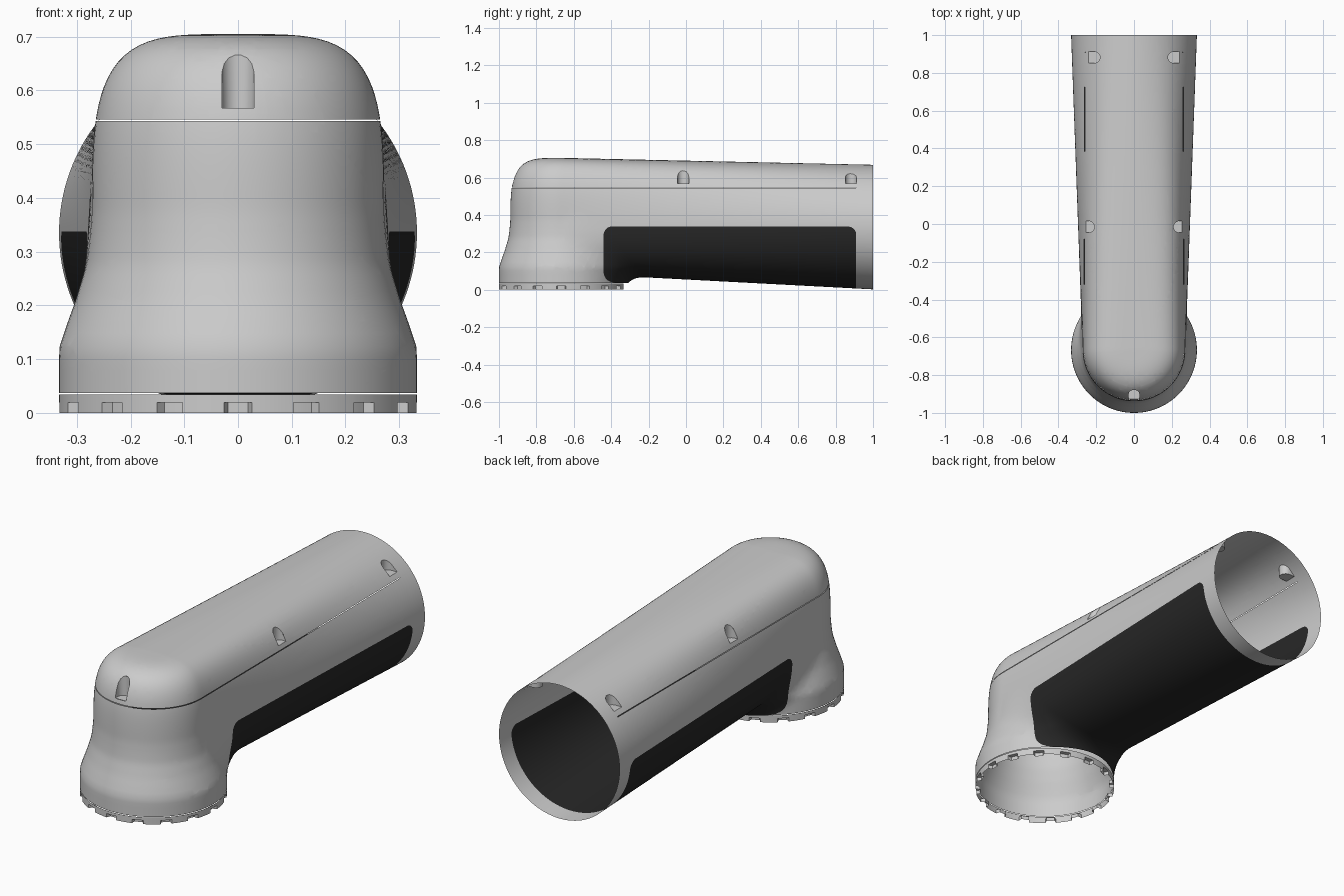
import bpy, bmesh
from math import sin, cos, pi, hypot, atan2, radians
from mathutils import Vector

if "Cube" in bpy.data.objects:
    bpy.data.objects.remove(bpy.data.objects["Cube"])

CY, CZ = -0.667, 0.335          # axis of the neck, height of the tube axis
SEAM, FLOOR, POCKET_Z = 0.545, 0.037, 0.567
NECK = [(-1, .333), (.12, .333), (.16, .320), (.21, .302), (.28, .281),
        (.35, .265), (.45, .235), (.6, .1), (1, -1)]


def neck_radius(z):
    for (z0, r0), (z1, r1) in zip(NECK, NECK[1:]):
        if z <= z1:
            return r0 + (r1 - r0) * (z - z0) / (z1 - z0)
    return -1


def field(x, y, z):
    """Negative inside the elbow: lofted tube blended with a flared neck."""
    rad_c = hypot(x, y - CY)
    rad, t = (rad_c, 0) if y < CY else (abs(x), (y - CY) / (1 - CY))
    dz = z - CZ
    a = atan2(dz, rad)
    b, n = (.37, 4) if dz > 0 else (.245, 2.6)
    ra = (abs(cos(a) / .272) ** n + abs(sin(a) / b) ** n) ** (-1 / n)
    tube = hypot(rad, dz) - (ra + (.333 - ra) * t)
    neck = rad_c - neck_radius(z)
    k = .02 + .10 * min(max((y - CY) / .3, 0), 1)
    h = max(k - abs(tube - neck), 0) / k
    return min(tube, neck) - h * h * k / 4


def root(fn, inside, outside):
    for _ in range(16):
        mid = (inside + outside) / 2
        if fn(mid) < 0:
            inside = mid
        else:
            outside = mid
    return inside


def cast(y, th, phi):
    """Outermost surface point along a ray from the tube axis."""
    dx, dy, dz = cos(phi) * cos(th), -cos(phi) * sin(th), sin(phi)
    fn = lambda r: field(dx * r, y + dy * r, CZ + dz * r)
    r = .65 if dz > -.5 else min(.65, .485 / -dz)
    if fn(r) >= 0:
        while r > .02 and fn(r - .015) >= 0:
            r -= .015
        r = root(fn, r - .015, r)
    return (dx * r, y + dy * r, CZ + dz * r)


def steps(a, b, n):
    return [a + (b - a) * i / n for i in range(n)]


def cut(bm, planes, near=None):
    for co, no in planes:
        faces = [f for f in bm.faces if near is None or near(f.calc_center_median())]
        geom = set(faces)
        for f in faces:
            geom.update(f.verts)
            geom.update(f.edges)
        bmesh.ops.bisect_plane(bm, geom=list(geom), dist=1e-5, plane_co=co, plane_no=no)


def within(p, planes):
    return all((p - co).dot(no) < 1e-6 for co, no in planes)


def finish(bm, name, mat=None):
    bmesh.ops.recalc_face_normals(bm, faces=bm.faces)
    me = bpy.data.meshes.new(name)
    bm.to_mesh(me)
    bm.free()
    ob = bpy.data.objects.new(name, me)
    bpy.context.collection.objects.link(ob)
    if mat:
        me.materials.append(mat)
    bpy.ops.object.select_all(action='DESELECT')
    ob.select_set(True)
    bpy.context.view_layer.objects.active = ob
    bpy.ops.object.shade_smooth_by_angle(angle=radians(35))
    return ob


# Whole elbow skin: one strip down the right side, round the front, back up the left
ys = steps(1, -.1, 14) + steps(-.1, -.42, 50) + steps(-.42, CY, 14)
stations = [(y, 0) for y in ys] + [(CY, pi * i / 48) for i in range(49)]
stations += [(y, pi) for y in reversed(ys)]
N = 72
skin = bmesh.new()
rows = [[skin.verts.new(cast(y, th, -pi / 2 + pi * j / N)) for j in range(N + 1)]
        for y, th in stations]
for r0, r1 in zip(rows, rows[1:]):
    for j in range(N):
        skin.faces.new((r0[j], r1[j], r1[j + 1], r0[j + 1]))
bmesh.ops.remove_doubles(skin, verts=skin.verts, dist=1e-4)

# Rounded outline of the grip pad, as tangent planes
pad_planes = []
for cy, cz, r, angles in ((.865, .293, .045, range(0, 91, 15)),
                          (-.395, .293, .045, range(105, 181, 15)),
                          (-.385, .095, .055, range(195, 256, 15))):
    for a in angles:
        no = Vector((0, cos(radians(a)), sin(radians(a))))
        pad_planes.append((Vector((0, cy, cz)) + no * r, no))
up = Vector((0, 0, 1))
SEAM_LOW, SEAM_TOP = SEAM - .0015, SEAM + .001
cut(skin, [(up * z, up) for z in (FLOOR, SEAM_LOW, SEAM_TOP)])
cut(skin, pad_planes)

# Screw pockets: U-shaped scoops sunk into the cover
PR, ST = .03, 22.5
pockets = []
for c, d in (((0, -.908), (0, -1)),
             ((.24, -.015), (1, 0)), ((-.24, -.015), (-1, 0)),
             ((.21, .882), (1, 0)), ((-.21, .882), (-1, 0))):
    c, d = Vector((*c, POCKET_Z)), Vector((*d, 0))
    e = up.cross(d)
    turn = lambda a: e * sin(radians(a)) - d * cos(radians(a))
    planes = [(c + turn(-90 + ST * i) * PR, turn(-90 + ST * i)) for i in range(9)]
    planes.append((c, -up))
    cut(skin, planes, lambda p: p.z > .5 and hypot(p.x - c.x, p.y - c.y) < .16)
    pockets.append(planes)

    base = [c + turn(-90 + ST * (i + .5)) * PR / cos(radians(ST / 2)) for i in range(8)]
    for side in (-1, 1):
        start = c + e * side * PR
        far = root(lambda s: field(*(start + d * s)), -.02, .15)
        arm = [start + d * far * k for k in (.33, .66, 1)]
        base = arm[::-1] + base if side < 0 else base + arm
    bm = bmesh.new()
    low = [bm.verts.new(p) for p in base]
    high = [bm.verts.new((p.x, p.y, max(POCKET_Z + .0005,
            root(lambda z: field(p.x, p.y, z), POCKET_Z, .75)))) for p in base]
    bm.faces.new(low)
    for i in range(len(low) - 1):
        bm.faces.new((low[i], low[i + 1], high[i + 1], high[i]))
    finish(bm, "screw_pocket")


# Sort the skin into cover, body and pad
def part_of(p):
    if p.z < FLOOR and p.y < -.2:
        return None
    if within(p, pad_planes):
        return "grip_pad"
    if p.z > SEAM_TOP:
        return None if any(within(p, pl) for pl in pockets) else "top_cover"
    if p.z < SEAM_LOW or p.y > .91:
        return "lower_body"


dark = bpy.data.materials.new("dark_rubber")
dark.diffuse_color = (.02, .02, .02, 1)
dark.use_nodes = True
dark.node_tree.nodes["Principled BSDF"].inputs["Base Color"].default_value = dark.diffuse_color
for name, mat in (("top_cover", None), ("lower_body", None), ("grip_pad", dark)):
    bm = skin.copy()
    drop = [f for f in bm.faces if part_of(f.calc_center_median()) != name]
    bmesh.ops.delete(bm, geom=drop, context='FACES')
    finish(bm, name, mat)
skin.free()

# Base ring with sixteen notches round its lower edge
bm = bmesh.new()
columns = []
for i in range(16):
    for off, notch in ((-4.5, 0), (-3.5, 1), (-1.5, 1), (0, 1), (1.5, 1), (3.5, 1),
                       (4.5, 0), (7.6, 0), (11.25, 0), (14.9, 0)):
        a = radians(-90 + 22.5 * i + off)
        ri = .312 if notch else .333
        columns.append([bm.verts.new((r * cos(a), CY + r * sin(a), z)) for r, z in
                        ((.333, .034), (.333, .019), (ri, .019), (ri, 0))])
for c0, c1 in zip(columns, columns[1:] + columns[:1]):
    for j in range(3):
        bm.faces.new((c0[j], c1[j], c1[j + 1], c0[j + 1]))
bmesh.ops.remove_doubles(bm, verts=bm.verts, dist=1e-5)
bmesh.ops.dissolve_degenerate(bm, edges=bm.edges, dist=1e-6)
finish(bm, "base_ring")
